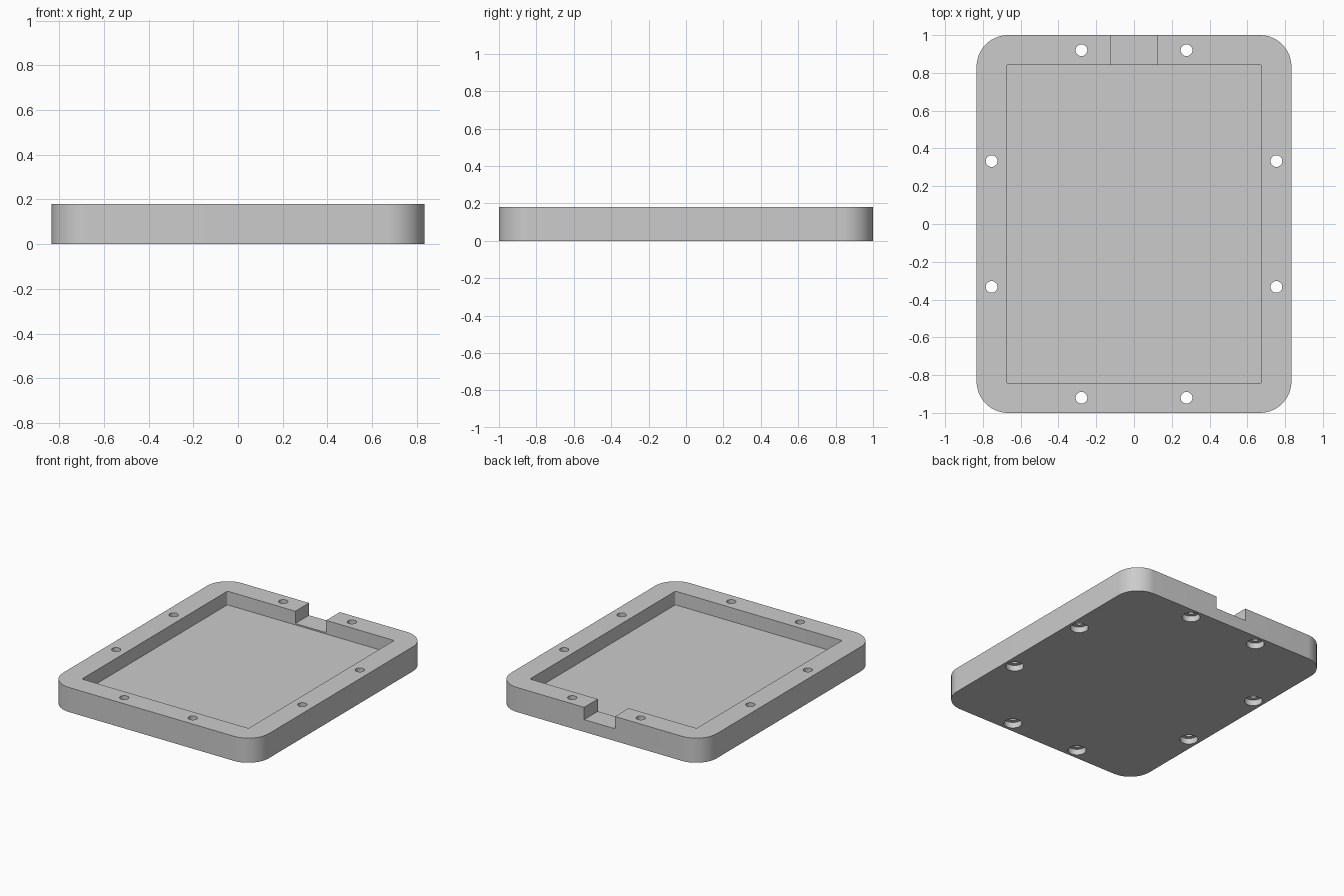
import bpy, bmesh
from math import radians, sin, cos, pi

HEIGHT, FLOOR, NOTCH_FLOOR = 0.18, 0.08, 0.09
HALF_X, HALF_Y = 0.8333, 1.0
POCKET_X, POCKET_Y = 0.675, 0.8417

cube = bpy.data.objects.get("Cube")
if cube:
    bpy.data.objects.remove(cube, do_unlink=True)

grey = bpy.data.materials.new("light grey")
grey.use_nodes = True
grey.diffuse_color = (0.6, 0.6, 0.6, 1)
grey.node_tree.nodes["Principled BSDF"].inputs["Base Color"].default_value = grey.diffuse_color


def prism(name, outline, z0, z1):
    """Extrude a closed outline from z0 up to z1."""
    bm = bmesh.new()
    face = bm.faces.new([bm.verts.new((x, y, z0)) for x, y in outline])
    top = bmesh.ops.extrude_face_region(bm, geom=[face])["geom"]
    verts = [v for v in top if isinstance(v, bmesh.types.BMVert)]
    bmesh.ops.translate(bm, verts=verts, vec=(0, 0, z1 - z0))
    bmesh.ops.recalc_face_normals(bm, faces=bm.faces)
    mesh = bpy.data.meshes.new(name)
    bm.to_mesh(mesh)
    bm.free()
    mesh.materials.append(grey)
    obj = bpy.data.objects.new(name, mesh)
    bpy.context.collection.objects.link(obj)
    return obj


def rounded_rect(hx, hy, r, steps):
    points = []
    for i, (sx, sy) in enumerate([(1, 1), (-1, 1), (-1, -1), (1, -1)]):
        for k in range(steps + 1):
            a = (i + k / steps) * pi / 2
            points.append((sx * (hx - r) + r * cos(a), sy * (hy - r) + r * sin(a)))
    return points


def circle(cx, cy, r, n=32):
    return [(cx + r * cos(2 * pi * k / n), cy + r * sin(2 * pi * k / n)) for k in range(n)]


# Tray body with large rounded corners
tray = prism("tray", rounded_rect(HALF_X, HALF_Y, 0.1667, 16), 0, HEIGHT)

# Pocket and the notch through the back rim
cutters = [prism("pocket_cutter", rounded_rect(POCKET_X, POCKET_Y, 0.008, 4), FLOOR, HEIGHT + 0.1)]
notch = [(-0.125, 0.8), (0.125, 0.8), (0.125, 1.1), (-0.125, 1.1)]
cutters.append(prism("notch_cutter", notch, NOTCH_FLOOR, HEIGHT + 0.1))

# Screw holes, counterbored from below
spots = [(sx * x, sy * y) for x, y in [(0.278, 0.92), (0.754, 0.333)]
         for sx in (-1, 1) for sy in (-1, 1)]
for x, y in spots:
    cutters.append(prism("screw_hole_cutter", circle(x, y, 0.031), -0.1, HEIGHT + 0.1))
    cutters.append(prism("counterbore_cutter", circle(x, y, 0.06), -0.1, 0.042))

for cutter in cutters:
    cutter.hide_render = True
    mod = tray.modifiers.new(cutter.name, "BOOLEAN")
    mod.operation, mod.solver, mod.object = "DIFFERENCE", "EXACT", cutter

# Bake the cuts and discard the cutters
graph = bpy.context.evaluated_depsgraph_get()
graph.update()
cut_mesh = bpy.data.meshes.new_from_object(tray.evaluated_get(graph))
tray.modifiers.clear()
tray.data = cut_mesh
for cutter in cutters:
    bpy.data.objects.remove(cutter, do_unlink=True)

bpy.ops.object.select_all(action="DESELECT")
tray.select_set(True)
bpy.context.view_layer.objects.active = tray
bpy.ops.object.shade_smooth_by_angle(angle=radians(30))
